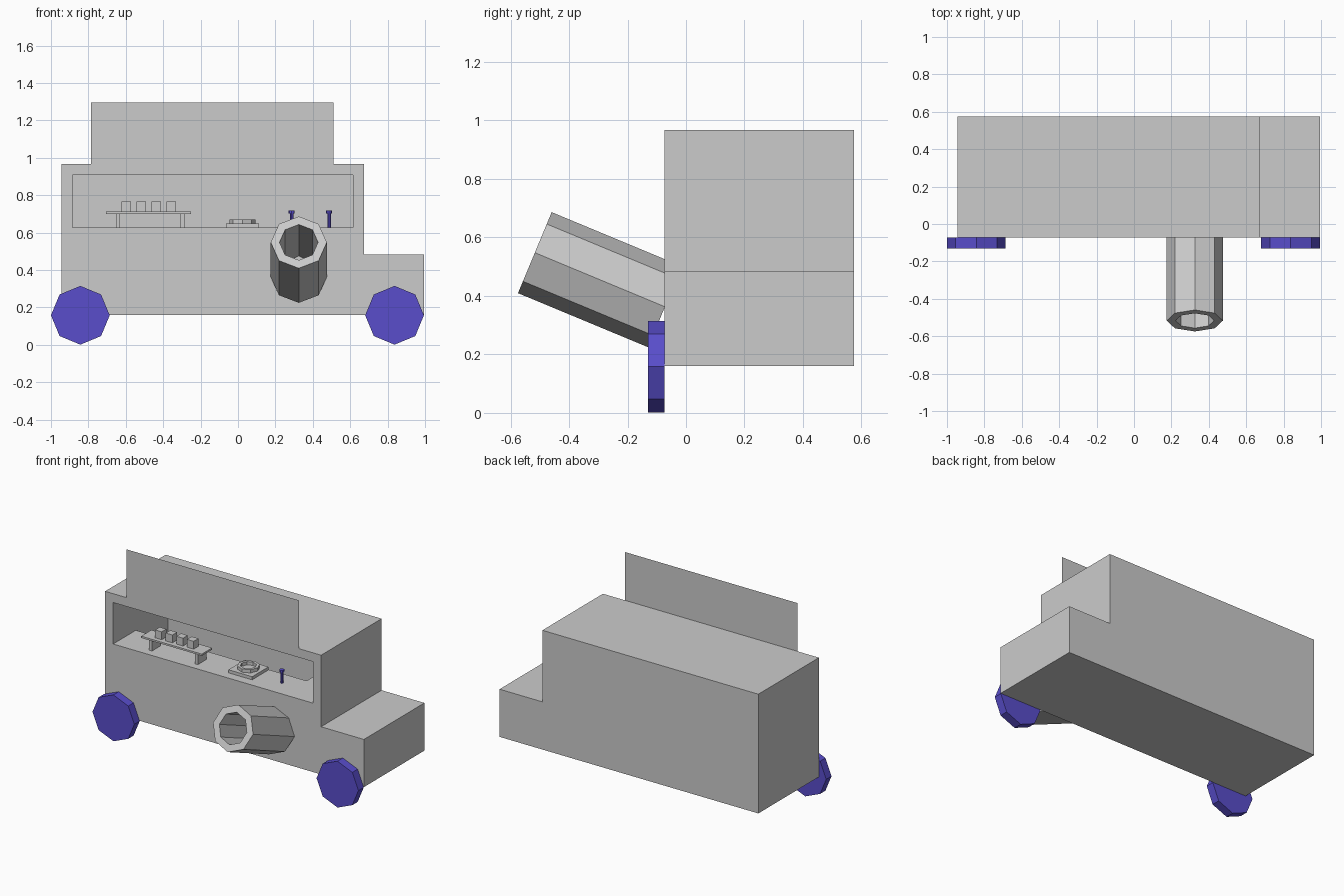
import bpy, bmesh
from math import pi, cos, sin, atan2
from mathutils import Matrix, Vector

if "Cube" in bpy.data.objects:
    bpy.data.objects.remove(bpy.data.objects["Cube"])

blue = bpy.data.materials.new("blue")
blue.diffuse_color = (0.10, 0.075, 0.60, 1)
blue.use_nodes = True
blue.node_tree.nodes["Principled BSDF"].inputs["Base Color"].default_value = blue.diffuse_color


def make(name, bm, mat=None):
    bmesh.ops.recalc_face_normals(bm, faces=bm.faces)
    me = bpy.data.meshes.new(name)
    bm.to_mesh(me)
    bm.free()
    ob = bpy.data.objects.new(name, me)
    bpy.context.collection.objects.link(ob)
    if mat:
        me.materials.append(mat)
    return ob


def box(name, x, y, z, mat=None):
    bm = bmesh.new()
    bmesh.ops.create_cube(bm, size=1)
    for v in bm.verts:
        v.co = [(r[0] + r[1]) / 2 + c * (r[1] - r[0]) for r, c in zip((x, y, z), v.co)]
    return make(name, bm, mat)


def extrude_profile(name, pts, y0, y1):
    bm = bmesh.new()
    face = bm.faces.new([bm.verts.new((x, y0, z)) for x, z in pts])
    ext = bmesh.ops.extrude_face_region(bm, geom=[face])
    verts = [g for g in ext["geom"] if isinstance(g, bmesh.types.BMVert)]
    bmesh.ops.translate(bm, verts=verts, vec=(0, y1 - y0, 0))
    return make(name, bm)


def prism(name, a, b, r, mat=None, inner=0, n=8):
    """Octagonal bar (or open tube when inner > 0) from point a to point b."""
    a, b = Vector(a), Vector(b)
    d = b - a
    u = Vector((1, 0, 0))
    w = d.cross(u).normalized()
    bm = bmesh.new()

    def ring(c, rad):
        return [bm.verts.new(c + rad * (cos(2 * pi * i / n) * u + sin(2 * pi * i / n) * w))
                for i in range(n)]

    def bridge(p, q):
        for i in range(n):
            j = (i + 1) % n
            bm.faces.new((p[i], p[j], q[j], q[i]))

    oa, ob = ring(a, r), ring(b, r)
    bridge(oa, ob)
    if inner:
        ia, ib = ring(a, inner), ring(b, inner)
        bridge(ib, ia)
        bridge(oa, ia)
        bridge(ob, ib)
    else:
        bm.faces.new(oa)
        bm.faces.new(ob)
    return make(name, bm, mat)


FRONT, BACK = -0.073, 0.575
COUNTER = 0.627

# Van body with stepped bonnet
body = extrude_profile("van_body", [(-0.945, 0.16), (0.995, 0.16), (0.995, 0.483),
                                    (0.674, 0.483), (0.674, 0.968), (-0.945, 0.968)], FRONT, BACK)

# Serving window, and the aisle sunk behind the L-shaped counter
cutters = [box("window_cutter", (-0.885, 0.615), (-0.3, 0.515), (COUNTER, 0.908)),
           box("aisle_cutter", (-0.885, 0.395), (0.17, 0.515), (0.22, 0.8))]
for cutter in cutters:
    mod = body.modifiers.new("cut", "BOOLEAN")
    mod.operation = "DIFFERENCE"
    mod.solver = "EXACT"
    mod.object = cutter
    bpy.context.view_layer.objects.active = body
    bpy.ops.object.modifier_apply(modifier=mod.name)
    bpy.data.objects.remove(cutter)

# Thin sign panel standing on the front roof edge
bm = bmesh.new()
bm.faces.new([bm.verts.new((x, FRONT, z)) for x, z in
              ((-0.785, 0.968), (0.51, 0.968), (0.51, 1.295), (-0.785, 1.295))])
make("sign_panel", bm)

# Wheels
for side, x in (("rear", -0.843), ("front", 0.837)):
    prism(side + "_wheel", (x, -0.13, 0.158), (x, FRONT, 0.158), 0.157, blue)

# Slanted open chute
prism("chute", (0.325, -0.517, 0.548), (0.325, -0.072, 0.363), 0.15, inner=0.103)

# Small display table with four cups
box("table_top", (-0.705, -0.25), (-0.03, 0.08), (0.70, 0.712))
for i, x in enumerate((-0.642, -0.298)):
    box(f"table_leg_{i + 1}", (x - 0.011, x + 0.011), (-0.02, 0.07), (COUNTER, 0.70))
for i in range(4):
    x = -0.597 + i * 0.08
    box(f"cup_{i + 1}", (x - 0.025, x + 0.025), (0.0, 0.05), (0.712, 0.765))

# Hot plate with ring
box("hot_plate", (-0.065, 0.113), (-0.01, 0.165), (COUNTER, 0.648))
prism("hot_plate_ring", (0.024, 0.078, 0.648), (0.024, 0.078, 0.67), 0.07, inner=0.05)

# Taps
for i, (x, y) in enumerate(((0.287, 0.06), (0.487, 0.26))):
    prism(f"tap_stem_{i + 1}", (x, y, COUNTER), (x, y, 0.703), 0.009, blue)
    prism(f"tap_cap_{i + 1}", (x, y, 0.703), (x, y, 0.717), 0.016, blue)
